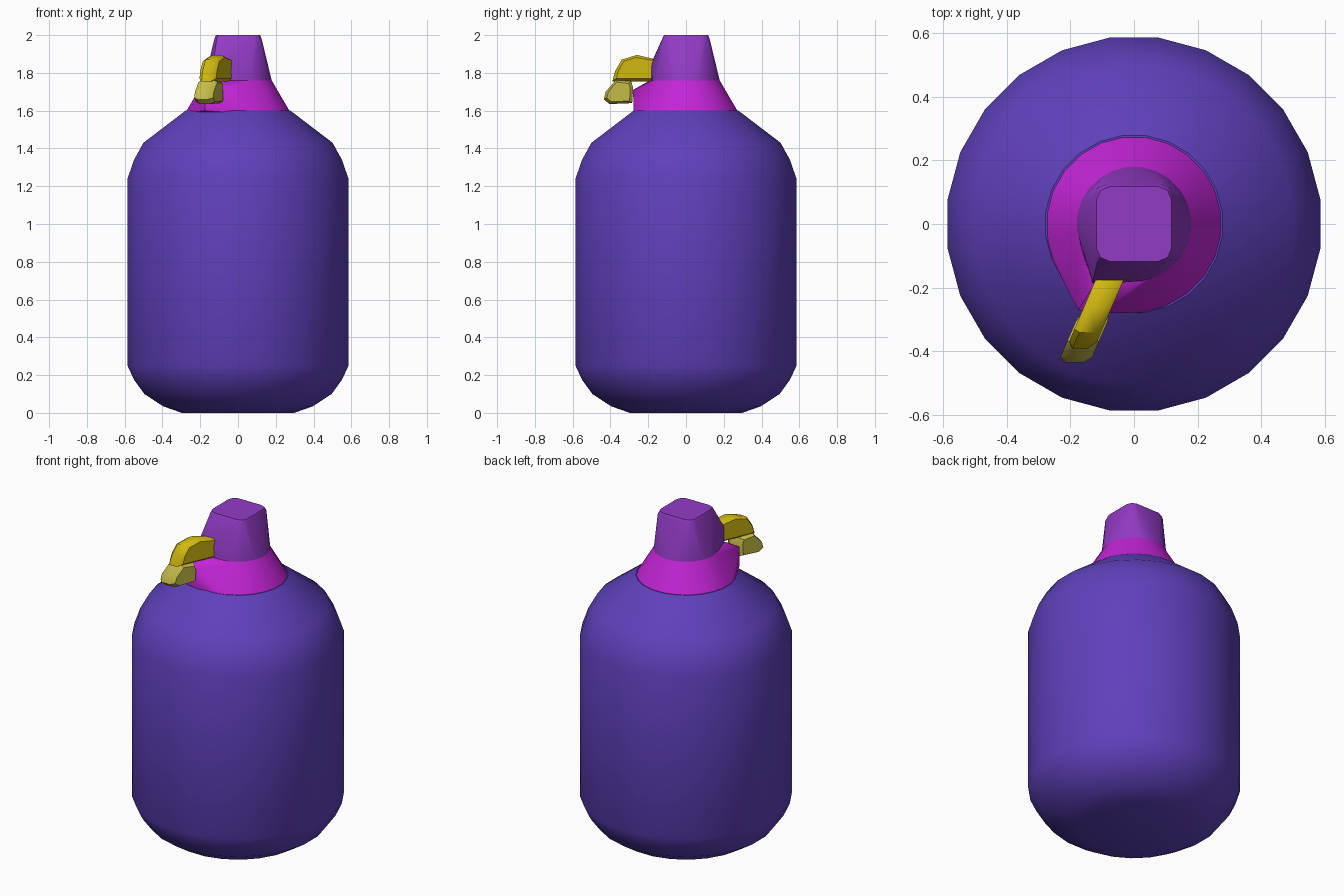
import bpy, bmesh
from math import cos, sin, pi, radians

cube = bpy.data.objects.get("Cube")
if cube:
    bpy.data.objects.remove(cube, do_unlink=True)


def material(name, rgb):
    m = bpy.data.materials.new(name)
    m.use_nodes = True
    m.diffuse_color = (*rgb, 1)
    bsdf = next(n for n in m.node_tree.nodes if n.type == 'BSDF_PRINCIPLED')
    bsdf.inputs["Base Color"].default_value = (*rgb, 1)
    return m


indigo = material("indigo", (0.115, 0.052, 0.50))
violet = material("violet", (0.29, 0.043, 0.56))
magenta = material("magenta", (0.55, 0.018, 0.68))
gold = material("gold", (0.65, 0.49, 0.005))
pale_gold = material("pale gold", (0.57, 0.50, 0.065))


def finish(name, bm, mat, angle):
    bmesh.ops.recalc_face_normals(bm, faces=bm.faces)
    mesh = bpy.data.meshes.new(name)
    bm.to_mesh(mesh)
    bm.free()
    obj = bpy.data.objects.new(name, mesh)
    bpy.context.collection.objects.link(obj)
    mesh.materials.append(mat)
    bpy.ops.object.select_all(action='DESELECT')
    obj.select_set(True)
    bpy.context.view_layer.objects.active = obj
    bpy.ops.object.shade_smooth_by_angle(angle=radians(angle))
    return obj


def ring(r, z, n=24):
    return [(r * cos(2 * pi * (i + .5) / n), r * sin(2 * pi * (i + .5) / n), z)
            for i in range(n)]


def lathe(name, profile, mat):
    bm = bmesh.new()
    rings = [[bm.verts.new(p) for p in ring(r, z)] for r, z in profile]
    for a, b in zip(rings, rings[1:]):
        for i in range(len(a)):
            j = (i + 1) % len(a)
            bm.faces.new((a[i], a[j], b[j], b[i]))
    bm.faces.new(rings[0])
    bm.faces.new(rings[-1])
    return finish(name, bm, mat, 32)


def hull(name, points, mat, angle=25):
    bm = bmesh.new()
    for p in points:
        bm.verts.new(p)
    out = bmesh.ops.convex_hull(bm, input=bm.verts)
    loose = set(out["geom_interior"]) | set(out["geom_unused"])
    bmesh.ops.delete(bm, geom=[v for v in loose if isinstance(v, bmesh.types.BMVert)],
                     context='VERTS')
    bmesh.ops.dissolve_limit(bm, angle_limit=radians(1), verts=bm.verts, edges=bm.edges)
    return finish(name, bm, mat, angle)


def rounded_square(h, cut, z):
    return [(sx * x, sy * y, z) for sx in (-1, 1) for sy in (-1, 1)
            for x, y in ((h, h - cut), (h - cut * .3, h - cut * .3), (h - cut, h))]


def spout_piece(name, profile, half_width, mat):
    # side profile of (y, z), slanted sideways as it goes forward, with chamfered flanks
    cy = sum(y for y, z in profile) / len(profile)
    cz = sum(z for y, z in profile) / len(profile)
    pts = []
    for y, z in profile:
        for side in (-1, 1):
            for w, k in ((.55, 1), (1, .8)):
                yy = cy + (y - cy) * k if y < -0.19 else y
                zz = cz + (z - cz) * k
                pts.append((-0.083 + 0.43 * (yy + 0.19) + side * half_width * w, yy, zz))
    return hull(name, pts, mat, 35)


# Bottle body with rounded foot and sloping shoulder
lathe("bottle_body",
      [(0.30, 0), (0.40, 0.035), (0.50, 0.10), (0.555, 0.175), (0.59, 0.25),
       (0.59, 1.24), (0.555, 1.34), (0.505, 1.43), (0.28, 1.6)], indigo)

# Flared collar with a wedge under the spout
hull("collar",
     ring(0.28, 1.59) + ring(0.18, 1.76)
     + [(-0.175, -0.27, 1.6), (-0.175, -0.27, 1.71), (-0.10, -0.28, 1.71),
        (-0.13, -0.20, 1.755)], magenta)

# Tapered neck with a corner where the spout joins
hull("neck_cap",
     ring(0.18, 1.76) + rounded_square(0.125, 0.04, 1.98) + rounded_square(0.117, 0.04, 2.0)
     + [(-0.13, -0.185, 1.76), (-0.13, -0.18, 1.86), (-0.05, -0.185, 1.84)], violet)

# Bent spout and its tip
spout_piece("spout",
            [(-0.175, 1.755), (-0.175, 1.875), (-0.26, 1.895), (-0.34, 1.87),
             (-0.375, 1.81), (-0.39, 1.755)], 0.044, gold)
spout_piece("spout_tip",
            [(-0.29, 1.755), (-0.37, 1.765), (-0.425, 1.70), (-0.435, 1.66),
             (-0.405, 1.635), (-0.285, 1.64), (-0.28, 1.72)], 0.05, pale_gold)
